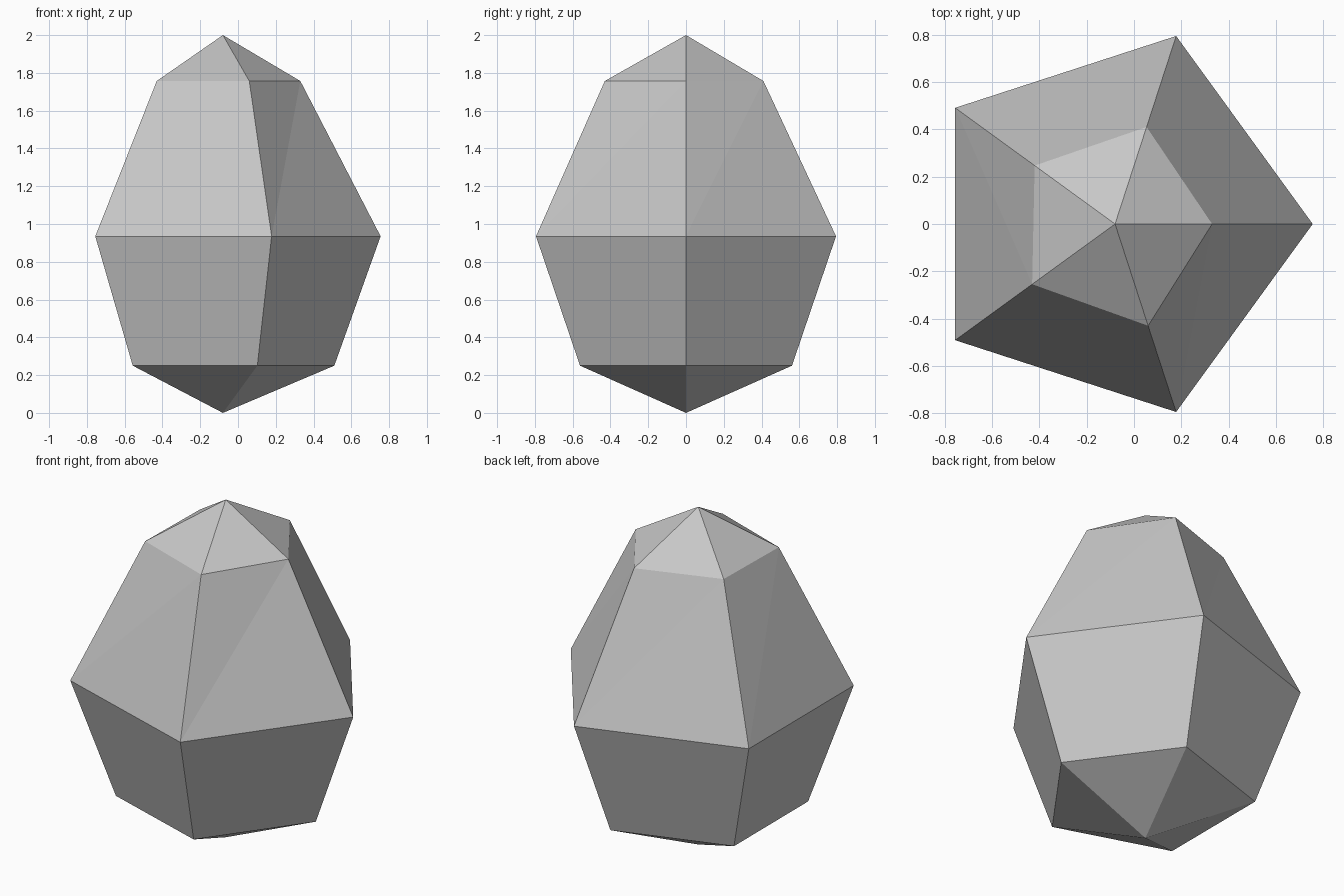
import bpy
import bmesh
from math import cos, sin, tau

if "Cube" in bpy.data.objects:
    bpy.data.objects.remove(bpy.data.objects["Cube"], do_unlink=True)

SIDES = 5
AXIS_X = -0.08

# Plain grey stone
stone = bpy.data.materials.new("light_grey_stone")
stone.use_nodes = True
grey = (0.57, 0.57, 0.57, 1.0)
stone.diffuse_color = grey
stone.node_tree.nodes["Principled BSDF"].inputs["Base Color"].default_value = grey

bm = bmesh.new()


def ring(z, radii):
    """Five-sided ring around the axis, one radius per corner."""
    return [bm.verts.new((AXIS_X + r * cos(tau * i / SIDES), r * sin(tau * i / SIDES), z))
            for i, r in enumerate(radii)]


# Cross-sections, with a slightly uneven shoulder
bottom = bm.verts.new((AXIS_X, 0, 0))
lower = ring(0.25, [0.59] * SIDES)
middle = ring(0.935, [0.835] * SIDES)
shoulder = ring(1.757, [0.41, 0.431, 0.42, 0.433, 0.452])
tip = bm.verts.new((AXIS_X, 0, 2))

for i in range(SIDES):
    j = (i + 1) % SIDES
    # Pointed base and lower walls
    bm.faces.new((bottom, lower[j], lower[i]))
    bm.faces.new((lower[i], lower[j], middle[j], middle[i]))
    # Upper walls, split along one diagonal
    bm.faces.new((middle[i], middle[j], shoulder[j]))
    bm.faces.new((middle[i], shoulder[j], shoulder[i]))
    # Pointed cap
    bm.faces.new((shoulder[i], shoulder[j], tip))

bmesh.ops.recalc_face_normals(bm, faces=bm.faces)
mesh = bpy.data.meshes.new("faceted_stone")
bm.to_mesh(mesh)
bm.free()
mesh.materials.append(stone)
bpy.context.collection.objects.link(bpy.data.objects.new("faceted_stone", mesh))
